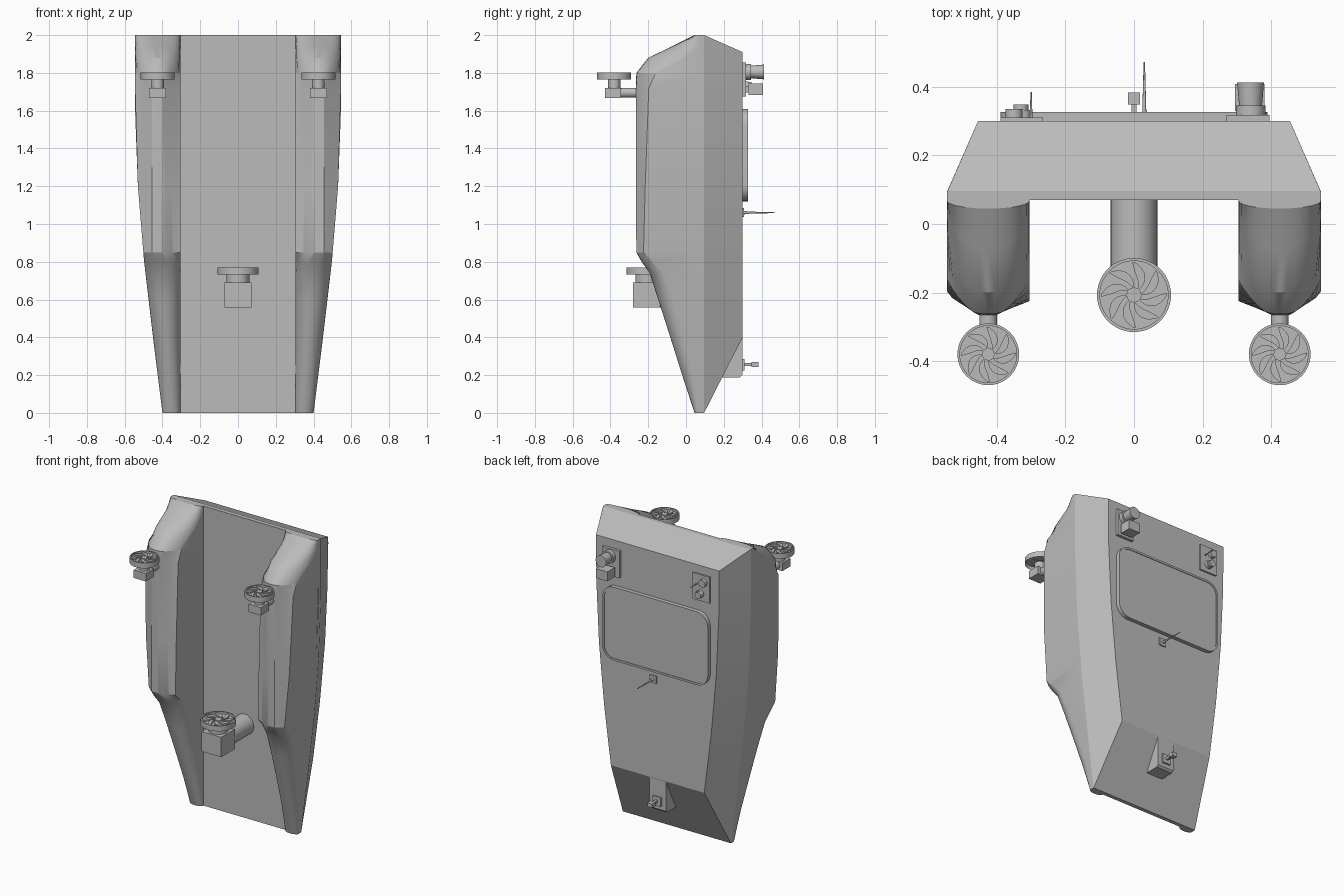
import bpy, bmesh, math
from mathutils import Matrix, Vector

old = bpy.data.objects.get("Cube")
if old:
    bpy.data.objects.remove(old)

grey = bpy.data.materials.new("plain_grey")
grey.use_nodes = True
COLOUR = (0.5, 0.5, 0.5, 1)
grey.diffuse_color = COLOUR
grey.node_tree.nodes["Principled BSDF"].inputs["Base Color"].default_value = COLOUR


def finish(name, bm, angle=30):
    bmesh.ops.recalc_face_normals(bm, faces=bm.faces)
    mesh = bpy.data.meshes.new(name)
    bm.to_mesh(mesh)
    bm.free()
    mesh.materials.append(grey)
    ob = bpy.data.objects.new(name, mesh)
    bpy.context.collection.objects.link(ob)
    bpy.ops.object.select_all(action='DESELECT')
    ob.select_set(True)
    bpy.context.view_layer.objects.active = ob
    bpy.ops.object.shade_smooth_by_angle(angle=math.radians(angle))
    return ob


def loft(name, rings, angle=30):
    bm = bmesh.new()
    loops = [[bm.verts.new(p) for p in ring] for ring in rings]
    n = len(loops[0])
    for a, b in zip(loops, loops[1:]):
        for i in range(n):
            j = (i + 1) % n
            bm.faces.new((a[i], a[j], b[j], b[i]))
    bm.faces.new(loops[0])
    bm.faces.new(loops[-1])
    return finish(name, bm, angle)


def box(name, lo, hi):
    lo, hi = Vector(lo), Vector(hi)
    bm = bmesh.new()
    bmesh.ops.create_cube(bm, size=1, matrix=Matrix.Translation((lo + hi) / 2)
                          @ Matrix.Diagonal((*(hi - lo), 1)))
    return finish(name, bm)


def rod(name, start, end, r1, r2=None, sides=32):
    start, end = Vector(start), Vector(end)
    d = end - start
    bm = bmesh.new()
    bmesh.ops.create_cone(bm, cap_ends=True, segments=sides, radius1=r1,
                          radius2=r1 if r2 is None else r2, depth=d.length,
                          matrix=Matrix.Translation((start + end) / 2)
                          @ d.to_track_quat('Z', 'Y').to_matrix().to_4x4())
    return finish(name, bm)


def prism(name, outline, y0, y1):
    return loft(name, [[(x, y, z) for x, z in outline] for y in (y0, y1)])


def lerp_table(table, z):
    for (z0, a), (z1, b) in zip(table, table[1:]):
        if z <= z1:
            return a + (b - a) * (z - z0) / (z1 - z0)
    return table[-1][1]


# Deck body: bowed outline, thin rim, sloped sides and ends
WIDTH = [(0, .40), (.4, .45), (.8, .497), (1.2, .53), (1.6, .545), (2, .545)]


def half_width(z):
    return lerp_table(WIDTH, z)


def back_width(z):
    return half_width(z) - .105 + .01 * (z - .4)


rings = []
for z in (0, .4, .6, .8, 1, 1.2, 1.4, 1.6, 1.91, 2):
    w = half_width(z)
    end = z in (0, 2)
    wb, yb = (w - .001, .096) if end else (back_width(z), .3)
    rings.append([(-w, .07, z), (-w, .095, z), (-wb, yb, z),
                  (wb, yb, z), (w, .095, z), (w, .07, z)])
loft("deck_body", rings, 20)

# Pontoons: chined middle blending into rounded ends
# each station: height, side depth, keel depth, roundness
STATIONS = [(0, .068, .045, 1), (.2, .05, -.02, 1), (.4, .0, -.083, 1), (.6, -.06, -.147, 1),
            (.74, -.115, -.192, 1), (.8, -.175, -.235, .6), (.85, -.225, -.263, 0),
            (1.2, -.216, -.265, 0), (1.72, -.197, -.265, 0), (1.8, -.16, -.263, .5),
            (1.88, 0, -.2, 1), (1.94, .068, -.075, 1), (2, .068, .045, 1)]
INNER = .305
STEPS = 18


def pontoon_ring(z, side, keel, rnd, s):
    outer = half_width(z)
    mid, half = (INNER + outer) / 2, (outer - INNER) / 2
    pts = [(INNER, .08)]
    for i in range(STEPS + 1):
        u = i / STEPS
        a = math.pi * u
        ex, ey = mid - half * math.cos(a), side + (keel - side) * math.sin(a)
        px = lerp_table([(0, INNER), (1/3, .40), (2/3, .455), (1, outer)], u)
        py = lerp_table([(0, side), (1/3, keel), (2/3, keel), (1, side)], u)
        pts.append((px + (ex - px) * rnd, py + (ey - py) * rnd))
    pts.append((outer, .08))
    return [(s * x, y, z) for x, y in pts]


for s, side in ((1, "left"), (-1, "right")):
    loft(side + "_pontoon", [pontoon_ring(*st, s) for st in STATIONS], 25)


# Ducted fan: ring, recessed floor, hub and swept blades
def fan(name, x, y, z, r, h):
    bm = bmesh.new()
    n = 48
    prof = [(r, 0), (r, h), (r * .92, h), (r * .92, h * .6), (0, h * .6), (0, 0)]
    for p, q in zip(prof, prof[1:]):
        for i in range(n):
            pts = []
            for (rad, zz), k in ((p, i), (p, i + 1), (q, i + 1), (q, i)):
                a = math.tau * k / n
                pts.append((x + rad * math.cos(a), y + rad * math.sin(a), z + zz))
            if p[0] + q[0] > 0:
                bm.faces.new([bm.verts.new(v) for v in pts])
    bmesh.ops.remove_doubles(bm, verts=bm.verts, dist=1e-5)
    bmesh.ops.dissolve_degenerate(bm, edges=bm.edges, dist=1e-6)
    finish(name + "_duct", bm)
    bm = bmesh.new()
    for k in range(8):
        outline = []
        for edge in (0, 1):
            for i in range(7):
                t = i / 6 if edge == 0 else 1 - i / 6
                a = math.tau * k / 8 + .75 * t * t + edge * .5 * math.sin(math.pi * (.12 + .82 * t))
                rad = r * (.2 + .68 * t)
                outline.append((x + rad * math.cos(a), y + rad * math.sin(a), z + h * .9))
        face = bm.faces.new([bm.verts.new(p) for p in outline])
        ext = bmesh.ops.extrude_face_region(bm, geom=[face])
        verts = [v for v in ext["geom"] if isinstance(v, bmesh.types.BMVert)]
        bmesh.ops.translate(bm, verts=verts, vec=(0, 0, -h * .35))
    finish(name + "_blades", bm)
    rod(name + "_hub", (x, y, z + h * .5), (x, y, z + h * .92), r * .2)


# Pontoon thrusters
for s, side in ((1, "left"), (-1, "right")):
    x, y = s * .425, -.38
    rod(side + "_thruster_shaft", (x, -.25, 1.695), (x, -.35, 1.695), .026)
    box(side + "_thruster_box", (x - .045, -.43, 1.667), (x + .045, -.345, 1.72))
    rod(side + "_thruster_neck", (x, y, 1.72), (x, y, 1.767), .032)
    fan(side + "_fan", x, y, 1.765, .09, .036)

# Centre thruster
rod("centre_thruster_shaft", (0, .08, .625), (0, -.15, .625), .068)
box("centre_thruster_box", (-.072, -.28, .557), (.072, -.137, .69))
rod("centre_thruster_neck", (0, -.207, .69), (0, -.207, .735), .06)
fan("centre_fan", 0, -.207, .733, .108, .036)

# Rounded hatch with a raised rim
def rounded(w, z0, z1, r):
    pts = []
    for cx, cz, a0 in ((w - r, z1 - r, 0), (r - w, z1 - r, 90),
                       (r - w, z0 + r, 180), (w - r, z0 + r, 270)):
        for i in range(9):
            a = math.radians(a0 + i * 11.25)
            pts.append((cx + r * math.cos(a), cz + r * math.sin(a)))
    return pts


outer, inner = rounded(.39, 1.12, 1.61, .085), rounded(.377, 1.133, 1.597, .072)
loft("hatch", [[(x, y, z) for x, z in o] for o, y in
               ((outer, .295), (outer, .327), (inner, .327), (inner, .323))])

# Camera and lamp unit on the left
box("left_plate", (.27, .295, 1.675), (.395, .318, 1.855))
rod("camera_base", (.34, .315, 1.805), (.34, .345, 1.805), .043)
rod("camera_body", (.34, .34, 1.805), (.34, .412, 1.805), .033, .039)
box("lamp_box", (.295, .33, 1.682), (.38, .408, 1.745))
box("lamp_bracket", (.32, .31, 1.695), (.355, .335, 1.73))

# Connector panel on the right
box("right_plate", (-.39, .295, 1.68), (-.265, .311, 1.855))
rod("upper_connector", (-.35, .305, 1.81), (-.35, .335, 1.81), .025)
rod("lower_connector", (-.325, .305, 1.73), (-.325, .332, 1.73), .025)
rod("connector_cap", (-.33, .33, 1.73), (-.33, .348, 1.73), .022)
rod("short_antenna", (-.3, .305, 1.79), (-.3, .385, 1.79), .004, .002, 12)

# Long antenna below the hatch
box("antenna_plate", (.005, .295, 1.037), (.055, .308, 1.085))
rod("antenna_base", (.03, .305, 1.06), (.03, .33, 1.06), .009, .007, 16)
rod("antenna_whip", (.03, .325, 1.06), (.03, .472, 1.06), .006, .002, 12)

# Stern bracket and its fitting
loft("stern_bracket", [[(x, .298, .4), (x, .298, .2), (x, .285, .188), (x, .15, .188)]
                       for x in (-.06, .06)])
box("fitting_plate", (-.03, .295, .225), (.03, .31, .285))
box("fitting_arm", (-.008, .305, .248), (.008, .35, .264))
box("fitting_head", (-.017, .348, .243), (.017, .383, .269))
